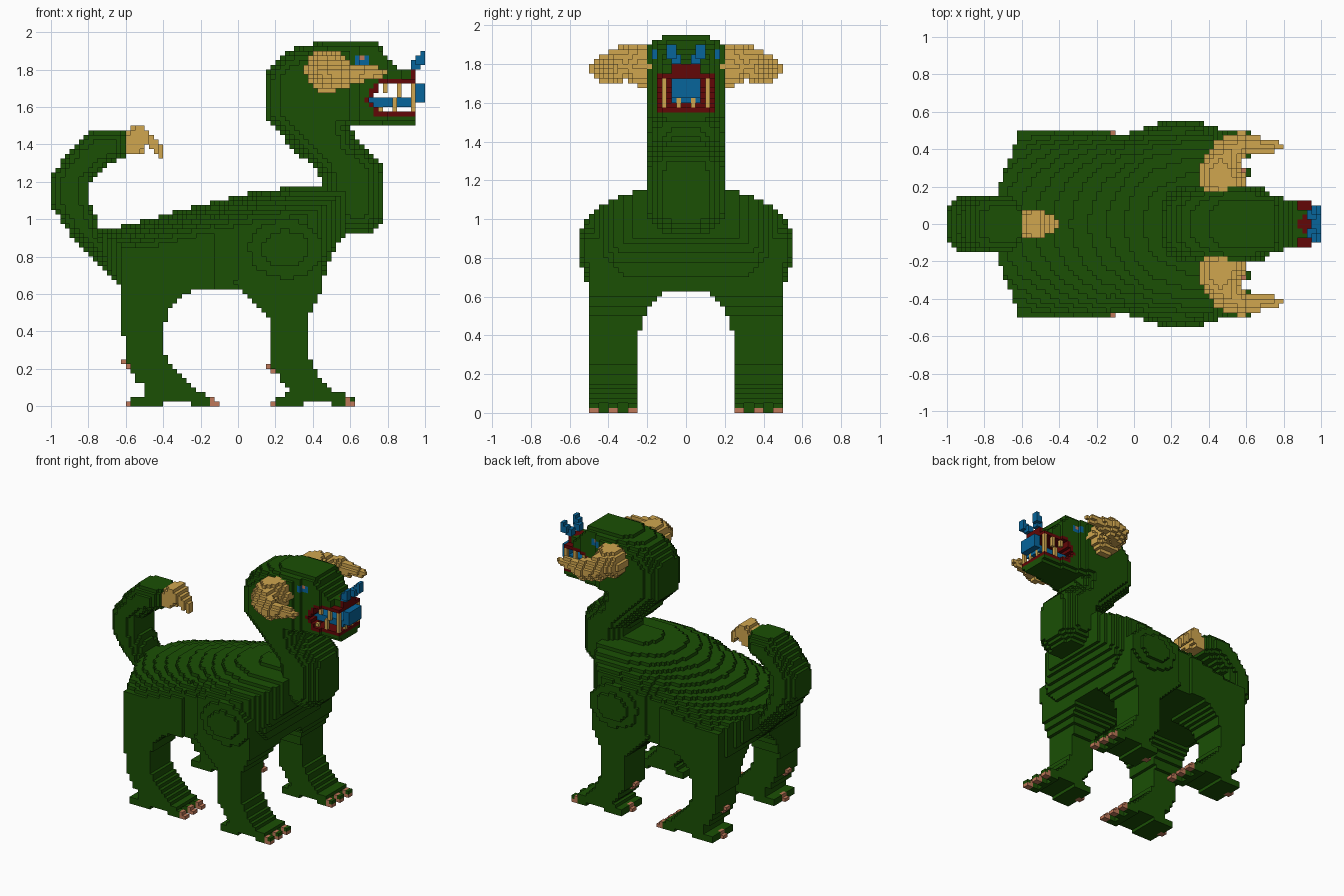
import bpy, bmesh, math

old = bpy.data.objects.get("Cube")
if old:
    bpy.data.objects.remove(old, do_unlink=True)

V = 0.025            # block size
cells = {}           # (i, j, k) -> (part name, material index)
GREEN, TAN, RED, BLUE, PINK = range(5)
COLOURS = [("green hide", (0.0105, 0.080, 0.0015)), ("tan horn", (0.63, 0.38, 0.078)),
           ("dark red lip", (0.122, 0.002, 0.002)), ("blue flame", (0.002, 0.13, 0.33)),
           ("pink claw", (0.52, 0.19, 0.10))]
materials = []
for name, rgb in COLOURS:
    m = bpy.data.materials.new(name)
    m.use_nodes = True
    m.diffuse_color = (*rgb, 1)
    bsdf = m.node_tree.nodes["Principled BSDF"]
    bsdf.inputs["Base Color"].default_value = (*rgb, 1)
    bsdf.inputs["Roughness"].default_value = 0.8
    materials.append(m)


def signed_distance(poly, x, z):
    """Distance to the outline of a side profile, positive inside."""
    inside, best = False, 9.0
    for (ax, az), (bx, bz) in zip(poly, poly[1:] + poly[:1]):
        if (az > z) != (bz > z) and x < ax + (z - az) * (bx - ax) / (bz - az):
            inside = not inside
        dx, dz = bx - ax, bz - az
        t = max(0, min(1, ((x - ax) * dx + (z - az) * dz) / (dx * dx + dz * dz)))
        best = min(best, math.hypot(x - ax - t * dx, z - az - t * dz))
    return best if inside else -best


def centre(n):
    return (n + 0.5) * V


def arc(t):
    """Quarter-round rise from 0 to 1."""
    t = max(0, min(1, t))
    return math.sqrt(1 - (1 - t) ** 2)


def span(a, b):
    return range(round(a / V), round(b / V))


def put(i, j, k, part, mat):
    """Place a block and its mirror across the middle plane."""
    cells[i, j, k] = cells[i, -1 - j, k] = (part, mat)


def profile(part, mat, poly, width):
    """Mirrored side profile; width gives the inner and outer y at a point."""
    for i in range(-40, 40):
        for k in range(78):
            x, z = centre(i), centre(k)
            d = signed_distance(poly, x, z)
            if d > 0:
                lo, hi = width(x, z, d)
                for j in range(23):
                    if lo < centre(j) < hi:
                        put(i, j, k, part, mat)


def box(part, mat, x, y, z):
    for i in span(*x):
        for j in span(*y):
            for k in span(*z):
                put(i, j, k, part, mat)


def sweep(part, mat, path):
    """Chain of tapering lozenges (x, y, z, radius), pointed towards the sides."""
    for a, b in zip(path, path[1:]):
        for s in range(9):
            x, y, z, r = (p + (q - p) * s / 8 for p, q in zip(a, b))
            for i in span(x - r - V, x + r + V):
                for j in span(max(0, y - r - V), y + r + V):
                    for k in span(z - r - V, z + r + V):
                        side = abs(centre(j) - y) + abs(centre(k) - z)
                        if math.hypot(centre(i) - x, side) < r:
                            put(i, j, k, part, mat)


def recolour(mat, test):
    for (i, j, k), (part, m) in list(cells.items()):
        if test(centre(i), abs(centre(j)), centre(k), part):
            cells[i, j, k] = (part, mat)


# Tail and its pale tuft
tail = [(-.6, 1.46), (-.64, 1.475), (-.78, 1.475), (-.87, 1.4), (-.98, 1.26), (-1, 1.225), (-1, 1.075), (-.9, .92),
        (-.78, .8), (-.66, .68), (-.58, .8), (-.58, .95), (-.725, .93), (-.755, .995), (-.79, 1.085),
        (-.79, 1.21), (-.69, 1.29), (-.6, 1.34)]
profile("tail", GREEN, tail, lambda x, z, d: (0, .04 + .11 * arc(d / .09)))
tuft = [(-.6, 1.34), (-.6, 1.46), (-.56, 1.5), (-.5, 1.5), (-.46, 1.45), (-.42, 1.425), (-.395, 1.36),
        (-.395, 1.325), (-.425, 1.33), (-.45, 1.375), (-.49, 1.39), (-.53, 1.34)]
profile("tail_tuft", TAN, tuft, lambda x, z, d: (0, min(.08, .02 + .09 * (-.4 - x) / .15, .03 + .05 * arc(d / .05))))


# Body: rounded back, flat sides, tapered chest, shoulder bulge
def body_width(x, z, d):
    top = .94 + .21 * min(1, (x + .72) / .82) + .02 * max(0, min(1, (x - .1) / .2))
    w = (.475 if -.125 < x < 0 else .5) * arc((top - z) / .2)
    if x > .3:
        low = max(0, .9 - z) / .32
        chest = ((x - .3) / .29) ** 2 + low ** 2
        w = min(w, .1 + .4 * math.sqrt(max(0, 1 - chest)))
    if x < -.61:
        w = min(w, .15 + .35 * (x + .74) / .13)
    bulge = math.hypot(x - .255, (z - .84) * 1.25)
    return 0, max(w, .555 if bulge < .125 else .53 if bulge < .195 else 0)


body = [(-.74, .92), (-.72, .945), (.1, 1.15), (.3, 1.17), (.57, 1.17), (.57, .92), (.52, .84), (.465, .74),
        (.46, .635), (-.6, .635), (-.64, .65), (-.7, .76)]
profile("body", GREEN, body, body_width)

# Legs with arched inner sides, split toes, claws and spurs
hind = [(-.62, .85), (-.625, .65), (-.625, .5), (-.6, .25), (-.55, .14), (-.49, .1), (-.5, .05), (-.575, .05),
        (-.575, 0), (-.42, 0), (-.4, .025), (-.27, .025), (-.25, 0), (-.1, 0), (-.125, .05), (-.2, .075),
        (-.28, .13), (-.36, .22), (-.4, .3), (-.4, .42), (-.37, .52), (-.28, .6), (-.18, .64), (-.25, .85)]
fore = [(-.02, .65), (.05, .6), (.14, .5), (.17, .45), (.17, .25), (.2, .18), (.27, .1), (.25, .05), (.2, .05),
        (.2, 0), (.33, 0), (.36, .025), (.48, .025), (.5, 0), (.635, 0), (.61, .05), (.52, .08), (.42, .18),
        (.365, .28), (.365, .47), (.42, .55), (.46, .65), (.45, .8), (.05, .8)]


def leg_width(x, z, d):
    arch = .25 if z < .37 else max(.1, .25 - .13 * ((z - .37) / .26) ** 1.7)
    return arch, .5


for name, poly, tip, heel, spur in (("hind", hind, -.1, -.6, (-.6, .2)), ("front", fore, .625, .175, (.175, .175))):
    leg = name + "_legs"
    profile(leg, GREEN, poly, leg_width)
    for c in [c for c in cells if tip - .1 < centre(c[0]) < tip + .05 and c[2] < 2
              and any(g < abs(centre(c[1])) < g + .05 for g in (.3, .4))]:
        del cells[c]
    claws = name + "_claws"
    for y in (.25, .35, .45):
        box(claws, PINK, (tip - .05, tip), (y, y + .05), (0, .025))
        box(claws, PINK, (tip - .05, tip - .025), (y, y + .05), (.025, .05))
    box(claws, PINK, (heel, heel + .05), (.35, .4), (0, .025))
    box(claws, PINK, (heel + .025, heel + .05), (.35, .4), (.025, .05))
    sx, sz = spur
    box(claws, PINK, (sx, sx + .05), (.35, .4), (sz, sz + .025))
    box(claws, PINK, (sx - .025, sx + .025), (.35, .4), (sz + .025, sz + .05))

# Neck, rounded across its edges
neck = [(.27, 1.9), (.36, 1.93), (.45, 1.95), (.66, 1.95), (.66, 1.5), (.6, 1.5), (.63, 1.42), (.7, 1.37),
        (.765, 1.31), (.775, 1.25), (.775, 1.0), (.73, .95), (.7, .925), (.56, .925), (.45, 1.1), (.45, 1.22),
        (.4, 1.28), (.3, 1.37), (.2, 1.48), (.14, 1.54), (.14, 1.76), (.2, 1.85)]
profile("neck", GREEN, neck, lambda x, z, d: (0, .05 + .155 * arc(d / .14)))


# Head: tapered snout with the mouth cut through
def head_width(x, z, d):
    if x > .95:
        return 0, 0
    w = .2 - .05 * max(0, min(1, (x - .56) / .13)) - .025 * max(0, min(1, (x - .75) / .1))
    if z > 1.75:
        w = min(w, .07 + .13 * arc(d / .1), .075 if x > .875 else 1)
    return 0, w - (.03 if z < 1.525 else 0)


head = [(.45, 1.95), (.745, 1.95), (.775, 1.9), (.82, 1.85), (.86, 1.81), (.95, 1.8), (1.2, 1.79),
        (1.2, 1.5), (.6, 1.5), (.45, 1.55)]
mouth = [(.71, 1.64), (.77, 1.725), (1.1, 1.725), (1.1, 1.575), (.76, 1.575)]
profile("head", GREEN, head, head_width)
gap = {}
for i in range(24, 40):
    for k in range(58, 73):
        gap[i, k] = signed_distance(mouth, centre(i), centre(k))
for c in list(cells):
    g = gap.get((c[0], c[2]), -1)
    if g > 0:
        del cells[c]
    elif g > -.027 and cells[c][0] == "head":
        cells[c] = ("head", RED)
# Red nose tip narrowing backwards, and the eyes
recolour(RED, lambda x, y, z, p: p == "head" and z > 1.72 and y < min(.075, x - .86 if x < .925 else 1))
recolour(BLUE, lambda x, y, z, p: p in ("head", "neck") and .625 < x < .7 and y > .075 and 1.825 < z < 1.875)
recolour(PINK, lambda x, y, z, p: p in ("head", "neck") and .65 < x < .675 and y > .075 and 1.85 < z < 1.875)

# Teeth, tongue and nostril flames
box("teeth", TAN, (.925, .95), (.1, .125), (1.575, 1.725))
for x, z0, z1 in ((.775, 1.675, 1.725), (.85, 1.65, 1.725), (.75, 1.575, 1.6), (.825, 1.575, 1.65)):
    box("teeth", TAN, (x, x + .025), (.1, .125), (z0, z1))
box("tongue", BLUE, (.7, .95), (0, .075), (1.6, 1.65))
box("tongue", BLUE, (.95, 1.0), (0, .075), (1.625, 1.725))
box("teeth", TAN, (.925, .95), (.025, .05), (1.575, 1.625))
box("nostril_flames", BLUE, (.925, .975), (.025, .075), (1.8, 1.85))
box("nostril_flames", BLUE, (.95, 1.0), (.05, .1), (1.825, 1.875))
box("nostril_flames", BLUE, (.975, 1.0), (.05, .1), (1.875, 1.9))

# Horns curving outward then forward
sweep("horns", TAN, [(.475, .2, 1.79, .115), (.475, .25, 1.795, .115), (.455, .31, 1.805, .095),
                     (.5, .385, 1.785, .085), (.575, .425, 1.775, .077), (.67, .42, 1.78, .052),
                     (.76, .415, 1.785, .028)])

# Emit only the exposed block faces, one object per part
SIDES = []
for axis in range(3):
    for s in (0, 1):
        u, v = (axis + 1) % 3, (axis + 2) % 3
        corners = []
        for a, b in ((0, 0), (1, 0), (1, 1), (0, 1)):
            c = [0, 0, 0]
            c[axis], c[u], c[v] = s, a, b
            corners.append(c)
        step = [0, 0, 0]
        step[axis] = 2 * s - 1
        SIDES.append((step, corners if s else corners[::-1]))

for part in sorted({p for p, m in cells.values()}):
    bm, verts = bmesh.new(), {}
    for c, (p, mat) in cells.items():
        if p != part:
            continue
        for step, corners in SIDES:
            if tuple(a + b for a, b in zip(c, step)) in cells:
                continue
            loop = []
            for q in corners:
                key = tuple(a + b for a, b in zip(c, q))
                if key not in verts:
                    verts[key] = bm.verts.new([n * V for n in key])
                loop.append(verts[key])
            bm.faces.new(loop).material_index = mat
    mesh = bpy.data.meshes.new(part)
    bm.to_mesh(mesh)
    bm.free()
    for m in materials:
        mesh.materials.append(m)
    bpy.context.collection.objects.link(bpy.data.objects.new(part, mesh))
